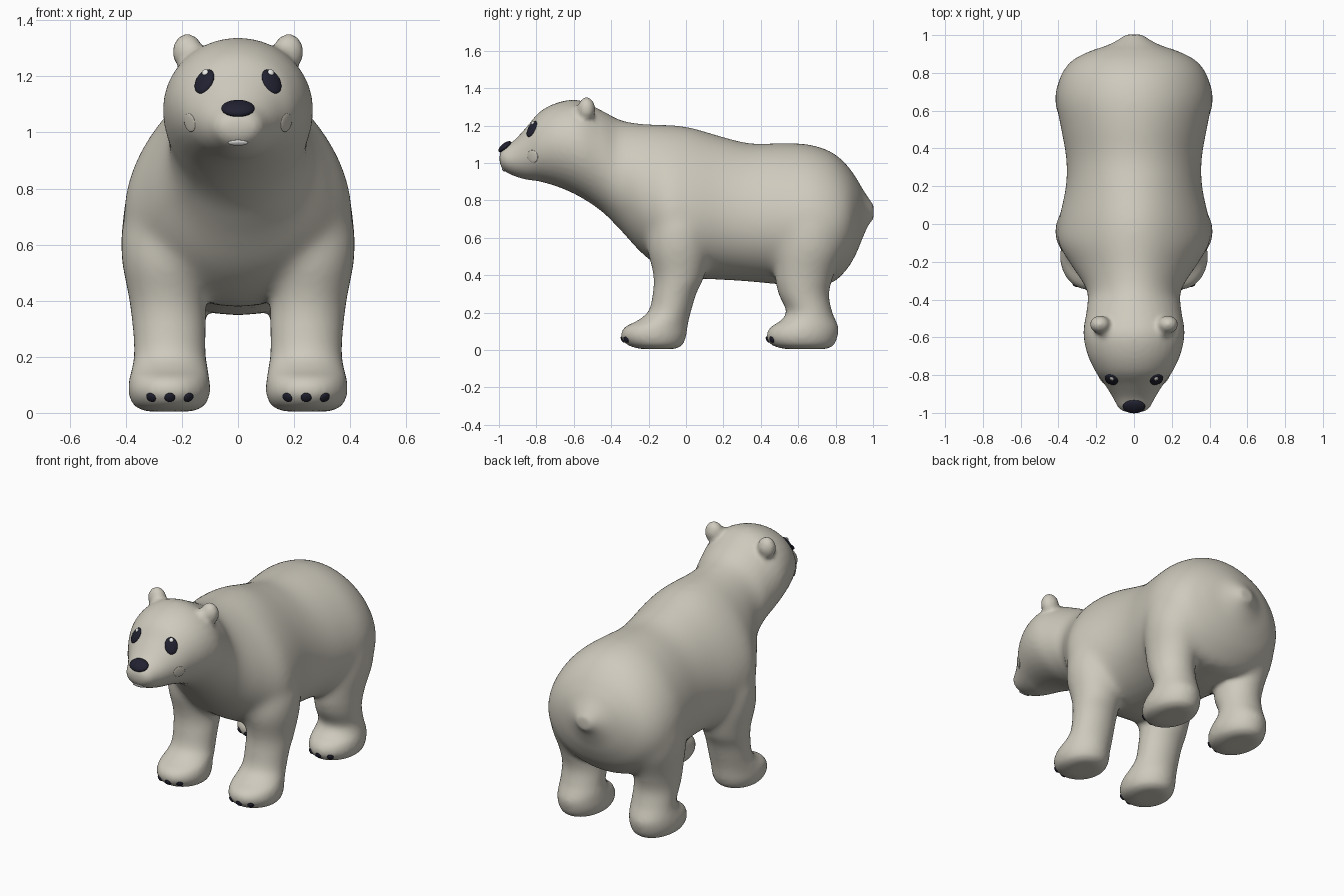
import bpy, bmesh, math
from mathutils import Vector, Matrix
from mathutils.bvhtree import BVHTree

cube = bpy.data.objects.get("Cube")
if cube:
    bpy.data.objects.remove(cube, do_unlink=True)


def material(name, rgb):
    m = bpy.data.materials.new(name)
    m.use_nodes = True
    m.diffuse_color = (*rgb, 1)
    node = next(n for n in m.node_tree.nodes if n.type == 'BSDF_PRINCIPLED')
    node.inputs["Base Color"].default_value = (*rgb, 1)
    return m


FUR = material("warm grey fur", (0.62, 0.59, 0.51))
DARK = material("dark navy", (0.015, 0.015, 0.03))
WHITE = material("white", (0.88, 0.88, 0.86))
SIDES = 36


def resample(keys, steps=5):
    """Smooth curve through the key rows."""
    rows = []
    for i in range(len(keys) - 1):
        a, b = keys[max(i - 1, 0)], keys[i]
        c, d = keys[i + 1], keys[min(i + 2, len(keys) - 1)]
        for s in range(steps):
            t = s / steps
            rows.append([q + 0.5 * t * (r - p + t * (2 * p - 5 * q + 4 * r - e
                         + t * (3 * (q - r) + e - p)))
                         for p, q, r, e in zip(a, b, c, d)])
    rows.append(list(keys[-1]))
    return rows


def loft(bm, keys, place):
    """Skin closed rings; place(row, angle) gives each ring point."""
    rings = [[bm.verts.new(place(row, 2 * math.pi * i / SIDES)) for i in range(SIDES)]
             for row in resample(keys)]
    faces = []
    for r, s in zip(rings, rings[1:]):
        for i in range(SIDES):
            j = (i + 1) % SIDES
            faces.append(bm.faces.new((r[i], r[j], s[j], s[i])))
    faces += [bm.faces.new(rings[0][::-1]), bm.faces.new(rings[-1])]
    bmesh.ops.recalc_face_normals(bm, faces=faces)


def ball(bm, centre, radii):
    mat = Matrix.Translation(centre) @ Matrix.Diagonal((*radii, 1))
    bmesh.ops.create_uvsphere(bm, u_segments=24, v_segments=14, radius=1, matrix=mat)


def finish(name, mesh, mat):
    mesh.materials.clear()
    mesh.materials.append(mat)
    for p in mesh.polygons:
        p.use_smooth = True
    ob = bpy.data.objects.new(name, mesh)
    bpy.context.collection.objects.link(ob)
    return ob


def soften(ob, iterations, group=""):
    mod = ob.modifiers.new("Soften", 'SMOOTH')
    mod.factor = 0.5
    mod.iterations = iterations
    mod.vertex_group = group


# Head, torso and tail: y, top, bottom, half width, narrowing towards the back
TORSO = [(-0.997, 1.05, 1.00, 0.045, 0), (-0.975, 1.082, 0.96, 0.082, 0),
         (-0.92, 1.12, 0.93, 0.112, 0), (-0.85, 1.195, 0.91, 0.155, 0),
         (-0.78, 1.275, 0.90, 0.205, 0), (-0.68, 1.325, 0.87, 0.25, 0),
         (-0.57, 1.335, 0.82, 0.268, 0), (-0.45, 1.28, 0.74, 0.25, 0),
         (-0.35, 1.23, 0.64, 0.25, 0.1), (-0.23, 1.21, 0.51, 0.32, 0.2),
         (-0.1, 1.205, 0.42, 0.392, 0.24), (0.02, 1.192, 0.385, 0.39, 0.22),
         (0.2, 1.14, 0.375, 0.358, 0.15), (0.35, 1.105, 0.365, 0.358, 0.12),
         (0.52, 1.108, 0.35, 0.388, 0.12), (0.66, 1.10, 0.35, 0.41, 0.12),
         (0.78, 1.06, 0.36, 0.39, 0.12), (0.86, 0.99, 0.43, 0.335, 0.1),
         (0.91, 0.92, 0.515, 0.245, 0.05), (0.945, 0.86, 0.60, 0.145, 0),
         (0.975, 0.815, 0.665, 0.085, 0), (1.003, 0.775, 0.70, 0.045, 0)]


def torso_point(row, a):
    y, top, bottom, hw, k = row
    return (hw * math.cos(a) * (1 - k * math.sin(a)), y,
            (top + bottom) / 2 + (top - bottom) / 2 * math.sin(a))


# Legs: height, front edge, back edge, centre x, half width
FRONT_LEG = [(0.005, -0.24, -0.06, 0.245, 0.08), (0.025, -0.31, -0.02, 0.245, 0.125),
             (0.07, -0.348, 0.0, 0.245, 0.145), (0.12, -0.33, 0.008, 0.245, 0.143),
             (0.16, -0.255, 0.015, 0.243, 0.135), (0.21, -0.2, 0.028, 0.243, 0.128),
             (0.3, -0.178, 0.055, 0.245, 0.13), (0.4, -0.175, 0.1, 0.25, 0.138),
             (0.55, -0.21, 0.13, 0.252, 0.165), (0.7, -0.19, 0.12, 0.235, 0.17),
             (0.88, -0.12, 0.08, 0.17, 0.12)]
REAR_EDGES = [(0.53, 0.75), (0.46, 0.79), (0.43, 0.81), (0.45, 0.815), (0.51, 0.80),
              (0.535, 0.78), (0.495, 0.765), (0.475, 0.79), (0.47, 0.85),
              (0.5, 0.84), (0.6, 0.78)]
REAR_LEG = [(f[0], *e, *f[3:]) for f, e in zip(FRONT_LEG, REAR_EDGES)]

bm = bmesh.new()
loft(bm, TORSO, torso_point)
for side in (1, -1):
    for keys in (FRONT_LEG, REAR_LEG):
        loft(bm, keys, lambda r, a: (side * (r[3] + r[4] * math.cos(a)),
                                     (r[1] + r[2]) / 2 + (r[2] - r[1]) / 2 * math.sin(a), r[0]))
    # Ear with its small inner lobe
    ball(bm, (side * 0.18, -0.532, 1.287), (0.055, 0.048, 0.066))
    ball(bm, (side * 0.152, -0.56, 1.278), (0.038, 0.04, 0.038))

raw = bpy.data.meshes.new("raw_body")
bm.to_mesh(raw)
bm.free()

# Fuse the overlapping volumes into one soft skin
helper = finish("body_helper", raw, FUR)
remesh = helper.modifiers.new("Fuse", 'REMESH')
remesh.mode = 'VOXEL'
remesh.voxel_size = 0.0125
soften(helper, 9)
deps = bpy.context.evaluated_depsgraph_get()
skin = bpy.data.meshes.new_from_object(helper.evaluated_get(deps))
bpy.data.objects.remove(helper, do_unlink=True)
body = finish("body", skin, FUR)
tree = BVHTree.FromPolygons([v.co for v in skin.vertices], [p.vertices for p in skin.polygons])

# Blend shoulders and hips into the flanks
flanks = body.vertex_groups.new(name="flanks")
for v in skin.vertices:
    weight = min((v.co.z - 0.36) / 0.1, (v.co.y + 0.4) / 0.1, (0.92 - v.co.y) / 0.1, 1)
    if weight > 0:
        flanks.add([v.index], weight, 'REPLACE')
soften(body, 60, "flanks")


def stick(name, x, z, radii, mat, start=-2, roll=0, lift=0):
    """Flattened ball lying on the skin, found from the front."""
    hit, normal, _, _ = tree.ray_cast(Vector((x, start, z)), Vector((0, 1, 0)))
    if hit is None:
        return
    turn = normal.to_track_quat('Z', 'Y').to_matrix().to_4x4()
    part = bmesh.new()
    ball(part, (0, 0, 0), radii)
    part.transform(Matrix.Translation(hit + normal * lift) @ turn @ Matrix.Rotation(roll, 4, 'Z'))
    mesh = bpy.data.meshes.new(name)
    part.to_mesh(mesh)
    part.free()
    finish(name, mesh, mat)


# Face
stick("nose", 0, 1.086, (0.06, 0.042, 0.02), DARK)
stick("mouth", 0, 0.963, (0.036, 0.012, 0.006), WHITE)
for side, label in ((1, "left"), (-1, "right")):
    stick(label + "_eye", side * 0.12, 1.182, (0.036, 0.049, 0.013), DARK, roll=side * 0.15)
    stick(label + "_eye_glint", side * 0.113, 1.208, (0.012, 0.012, 0.006), WHITE, lift=0.012)
    stick(label + "_cheek", side * 0.172, 1.035, (0.034, 0.034, 0.005), FUR)
    # Three claws on each paw
    for end, start in (("front", -2), ("rear", 0.2)):
        for i in (-1, 0, 1):
            stick(f"{label}_{end}_claw_{i + 2}", side * 0.243 + i * 0.067, 0.055,
                  (0.019, 0.018, 0.008), DARK, start=start)
